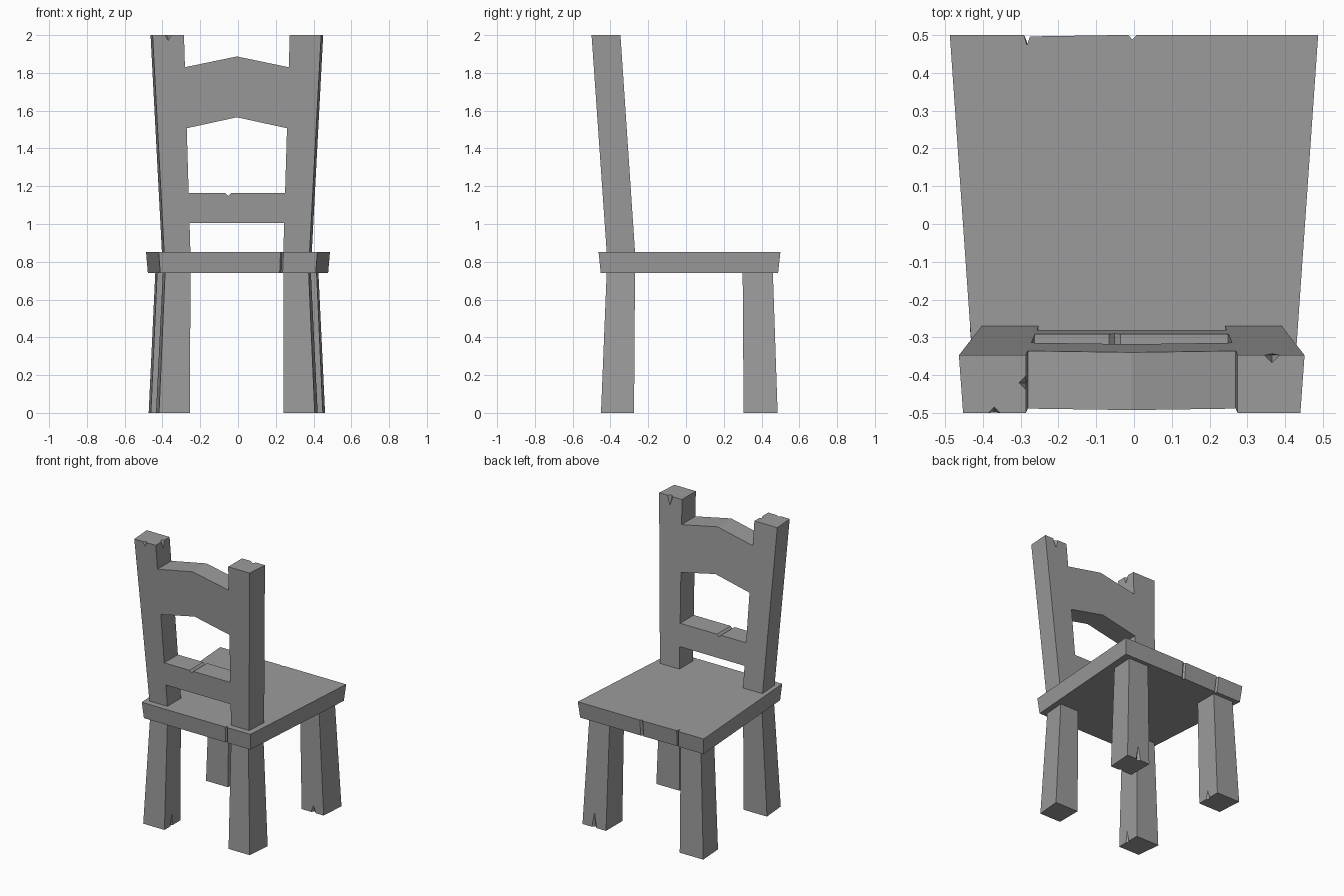
import bpy, bmesh

cube = bpy.data.objects.get("Cube")
if cube:
    bpy.data.objects.remove(cube, do_unlink=True)

grey = bpy.data.materials.new("grey")
grey.use_nodes = True
colour = (0.33, 0.33, 0.33, 1)
grey.diffuse_color = colour
grey.node_tree.nodes["Principled BSDF"].inputs["Base Color"].default_value = colour

SHIFT = -0.006  # the frame sits slightly off the seat's centre
SEAT_LOW, SEAT_TOP, TOP = 0.74, 0.853, 2.0


def add_object(name, bm):
    bmesh.ops.recalc_face_normals(bm, faces=bm.faces)
    mesh = bpy.data.meshes.new(name)
    bm.to_mesh(mesh)
    bm.free()
    obj = bpy.data.objects.new(name, mesh)
    bpy.context.collection.objects.link(obj)
    mesh.materials.append(grey)
    return obj


def loft(name, start, end):
    """Solid between two matching outlines."""
    bm = bmesh.new()
    a = [bm.verts.new(p) for p in start]
    b = [bm.verts.new(p) for p in end]
    bm.faces.new(a)
    bm.faces.new(b)
    for i in range(len(a)):
        j = (i + 1) % len(a)
        bm.faces.new((a[i], a[j], b[j], b[i]))
    return add_object(name, bm)


def section(side, inner, back_outer, front_outer, back, front, z):
    """Four corners of a post or leg at height z."""
    corners = ((inner, back), (back_outer, back), (front_outer, front), (inner, front))
    return [(side * x + SHIFT, y, z) for x, y in corners]


def chip(obj, x, y, z, radius, length):
    """Cut a pointed chip; positive length points up, negative down."""
    bm = bmesh.new()
    ends = (2 * radius, 0) if length > 0 else (0, 2 * radius)
    bmesh.ops.create_cone(bm, cap_ends=True, segments=4, radius1=ends[0],
                          radius2=ends[1], depth=2 * abs(length))
    bmesh.ops.translate(bm, verts=bm.verts, vec=(x, y, z))
    cutter = add_object("chip_cutter", bm)
    cutter.hide_render = True
    mod = obj.modifiers.new("chip", "BOOLEAN")
    mod.operation, mod.solver, mod.object = "DIFFERENCE", "EXACT", cutter
    bpy.context.view_layer.objects.active = obj
    bpy.ops.object.modifier_apply(modifier=mod.name)
    bpy.data.objects.remove(cutter, do_unlink=True)


# Seat with worn grooves in its front and back edges
outline = [(-0.42, -0.463), (0.225, -0.463), (0.233, -0.45), (0.241, -0.463),
           (0.42, -0.463), (0.487, 0.5), (0.008, 0.5), (-0.005, 0.488),
           (-0.015, 0.5), (-0.275, 0.496), (-0.283, 0.472), (-0.291, 0.5), (-0.487, 0.5)]
loft("seat", [(x * 0.98, y * 0.975, SEAT_LOW) for x, y in outline],
     [(x, y, SEAT_TOP) for x, y in outline])

# Legs and back posts
parts = {}
for side, word in ((1, "left"), (-1, "right")):
    parts["rear", side] = loft(
        word + "_backrest_leg",
        section(side, 0.248, 0.412, 0.428, -0.45, -0.275, 0),
        section(side, 0.246, 0.38, 0.392, -0.42, -0.27, SEAT_LOW))
    parts["fore", side] = loft(
        word + "_open_side_leg",
        section(side, 0.285, 0.455, 0.467, 0.305, 0.485, 0),
        section(side, 0.275, 0.422, 0.432, 0.30, 0.46, SEAT_LOW))
    parts["post", side] = loft(
        word + "_back_post",
        section(side, 0.246, 0.385, 0.397, -0.42, -0.27, SEAT_TOP),
        section(side, 0.28, 0.446, 0.457, -0.5, -0.347, TOP))


# Rails that follow the lean of the posts
def lean(z):
    return (z - SEAT_TOP) / (TOP - SEAT_TOP)


def rail(name, low, low_mid, high, top_points):
    a, b = 0.246 + 0.034 * lean(low), 0.246 + 0.034 * lean(high)
    shape = [(-a, low), (0, low_mid), (a, low), (b, high)] + top_points + [(-b, high)]
    loft(name, [(x + SHIFT, -0.42 - 0.08 * lean(z), z) for x, z in shape],
         [(x + SHIFT, -0.27 - 0.077 * lean(z), z) for x, z in shape])


rail("lower_rail", 1.005, 1.005, 1.163, [(-0.03, 1.163), (-0.045, 1.148), (-0.06, 1.163)])
rail("crest_rail", 1.507, 1.565, 1.83, [(0, 1.887)])

# Chips in the feet and post tops
chip(parts["rear", -1], -0.252, -0.37, 0, 0.016, 0.09)
chip(parts["fore", 1], 0.37, 0.485, 0, 0.018, 0.13)
chip(parts["fore", 1], 0.37, 0.305, 0, 0.018, 0.05)
chip(parts["fore", -1], -0.291, 0.39, 0, 0.016, 0.06)
chip(parts["post", 1], 0.365, -0.347, TOP, 0.02, -0.08)
chip(parts["post", -1], -0.37, -0.5, TOP, 0.016, -0.035)
chip(parts["post", -1], -0.286, -0.42, TOP, 0.018, -0.06)
